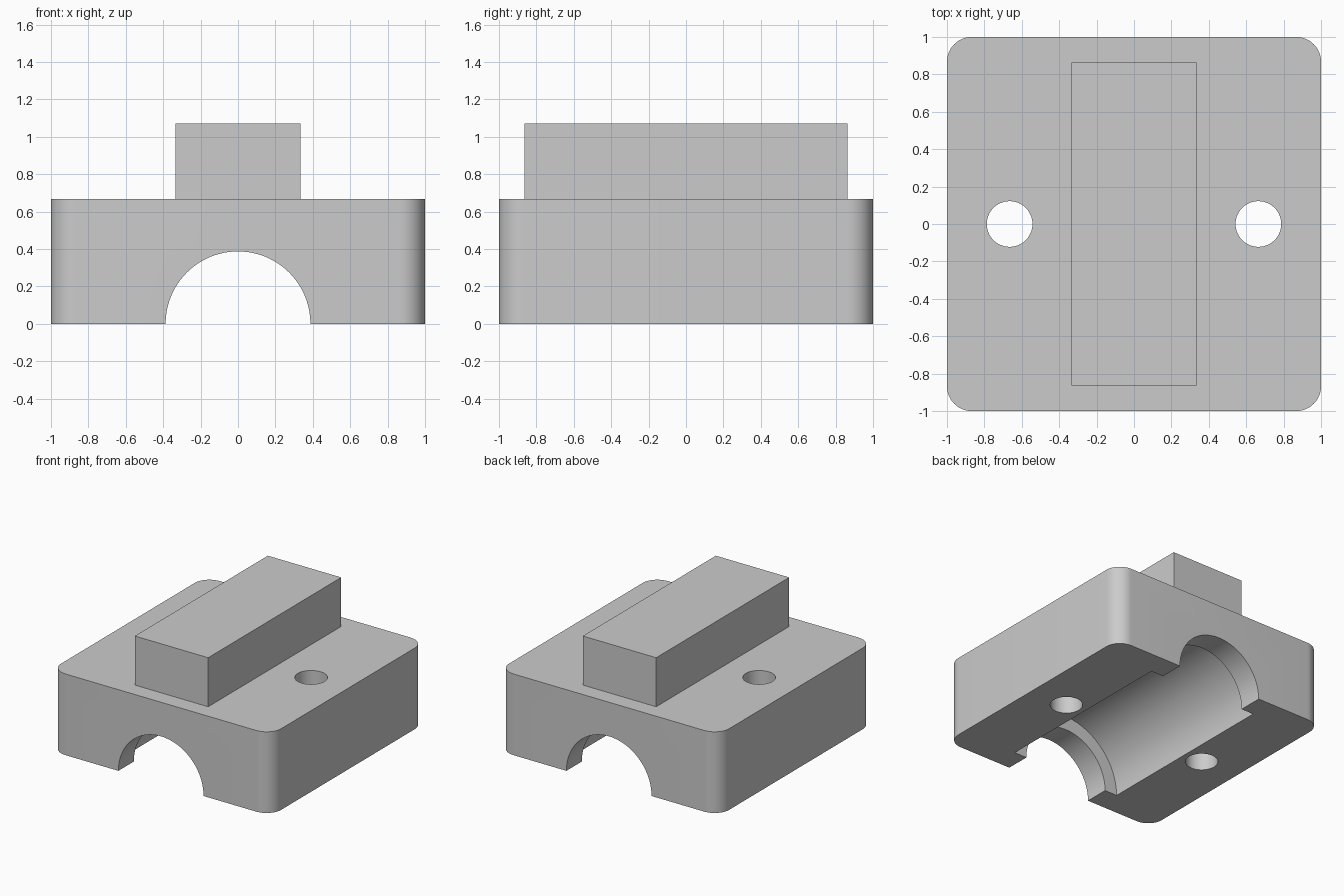
import bpy
import bmesh
from math import pi, radians
from mathutils import Matrix

if "Cube" in bpy.data.objects:
    bpy.data.objects.remove(bpy.data.objects["Cube"])

GREY = (0.6, 0.6, 0.6, 1.0)
grey = bpy.data.materials.new("plain_grey")
grey.use_nodes = True
grey.diffuse_color = GREY
grey.node_tree.nodes["Principled BSDF"].inputs["Base Color"].default_value = GREY

BASE_TOP = 0.667
BAR_TOP = 1.07


def finish(name, bm):
    mesh = bpy.data.meshes.new(name)
    bm.to_mesh(mesh)
    bm.free()
    mesh.materials.append(grey)
    obj = bpy.data.objects.new(name, mesh)
    bpy.context.collection.objects.link(obj)
    return obj


def box(name, width, depth, bottom, top, corner=0):
    """Box with optionally rounded upright edges."""
    bm = bmesh.new()
    size = Matrix.Diagonal((width, depth, top - bottom, 1))
    place = Matrix.Translation((0, 0, (top + bottom) / 2))
    bmesh.ops.create_cube(bm, size=1, matrix=place @ size)
    if corner:
        upright = [e for e in bm.edges
                   if abs(e.verts[0].co.z - e.verts[1].co.z) > 0.1]
        bmesh.ops.bevel(bm, geom=upright, offset=corner, segments=12,
                        profile=0.5, affect='EDGES')
    return finish(name, bm)


def cylinder(name, radius, length, location=(0, 0, 0), along_y=False):
    bm = bmesh.new()
    turn = Matrix.Rotation(pi / 2 if along_y else 0, 4, 'X')
    bmesh.ops.create_cone(bm, cap_ends=True, segments=96, radius1=radius,
                          radius2=radius, depth=length,
                          matrix=Matrix.Translation(location) @ turn)
    return finish(name, bm)


def cut(target, cutter):
    cutter.hide_render = True
    mod = target.modifiers.new(cutter.name, 'BOOLEAN')
    mod.operation = 'DIFFERENCE'
    mod.solver = 'EXACT'
    mod.object = cutter
    bpy.context.view_layer.objects.active = target
    bpy.ops.object.modifier_apply(modifier=mod.name)
    bpy.data.objects.remove(cutter)


# Rounded block with a rail on top
block = box("bearing_block", 2, 2, 0, BASE_TOP, corner=0.133)
box("top_rail", 0.667, 1.727, BASE_TOP, BAR_TOP)

# Shaft opening through the ends, and the wider bearing seat between them
cut(block, cylinder("shaft_cutter", 0.387, 3, along_y=True))
cut(block, cylinder("seat_cutter", 0.5, 1.6, along_y=True))

# Upright screw holes
for side in (-1, 1):
    cut(block, cylinder("screw_cutter", 0.122, 3, (side * 0.665, 0, 0)))

bpy.ops.object.select_all(action='DESELECT')
block.select_set(True)
bpy.context.view_layer.objects.active = block
bpy.ops.object.shade_smooth_by_angle(angle=radians(30))
